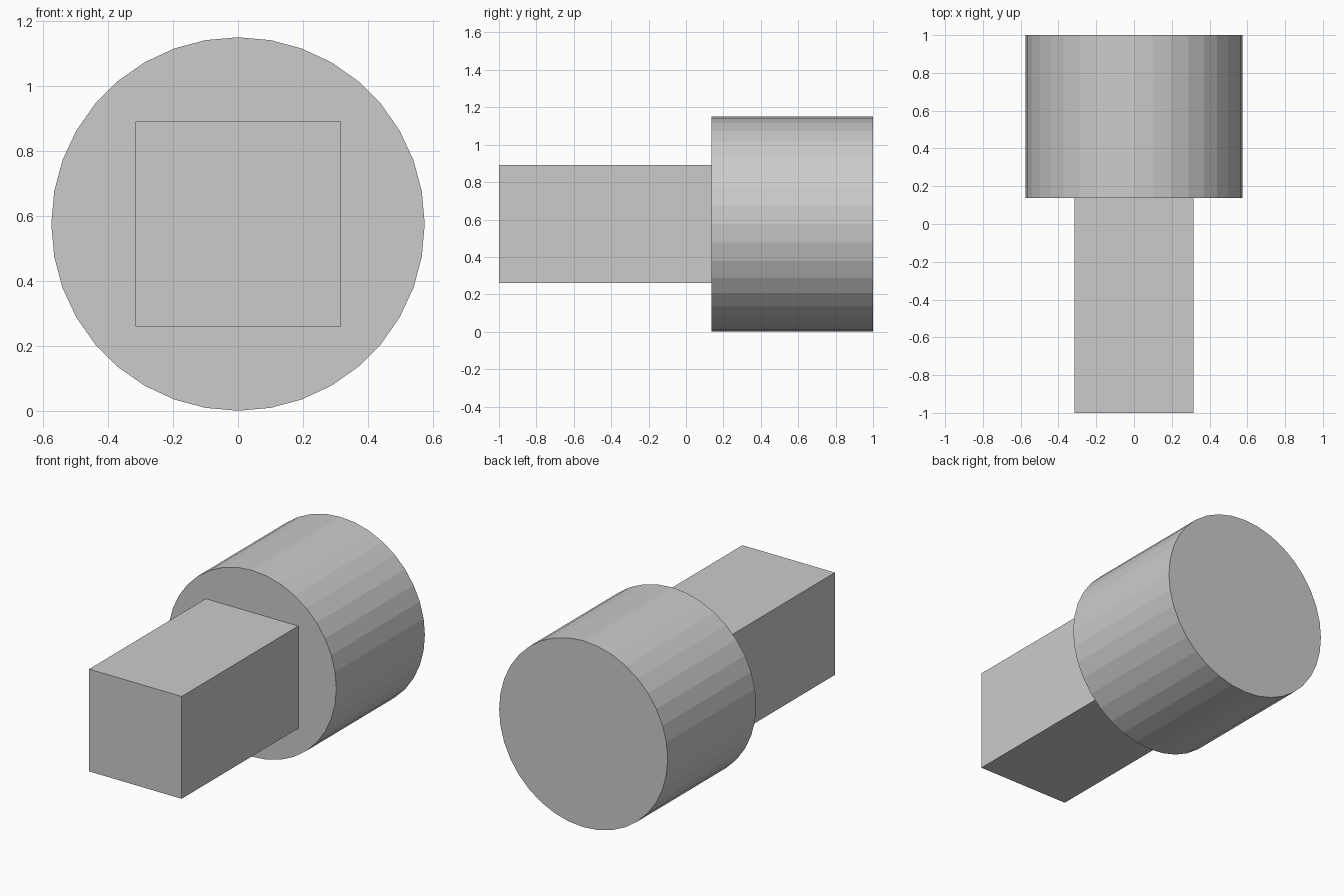
import bpy
import math

if "Cube" in bpy.data.objects:
    bpy.data.objects.remove(bpy.data.objects["Cube"])

AXIS_Z = 0.576      # height of the shared centre line
RADIUS = 0.575
JOINT_Y = 0.137     # where the shank meets the head
SHANK = 0.631       # side of the square shank

# Round head: flat-shaded 36-sided drum lying along y
bpy.ops.mesh.primitive_cylinder_add(
    vertices=36, radius=RADIUS, depth=1 - JOINT_Y,
    location=(0, (1 + JOINT_Y) / 2, AXIS_Z),
    rotation=(math.pi / 2, 0, 0))
bpy.context.object.name = "round_head"

# Square shank reaching forward, slightly sunk into the head
end_y = JOINT_Y + 0.005
bpy.ops.mesh.primitive_cube_add(size=1, location=(0, (end_y - 1) / 2, AXIS_Z))
shank = bpy.context.object
shank.name = "square_shank"
shank.scale = (SHANK, end_y + 1, SHANK)
